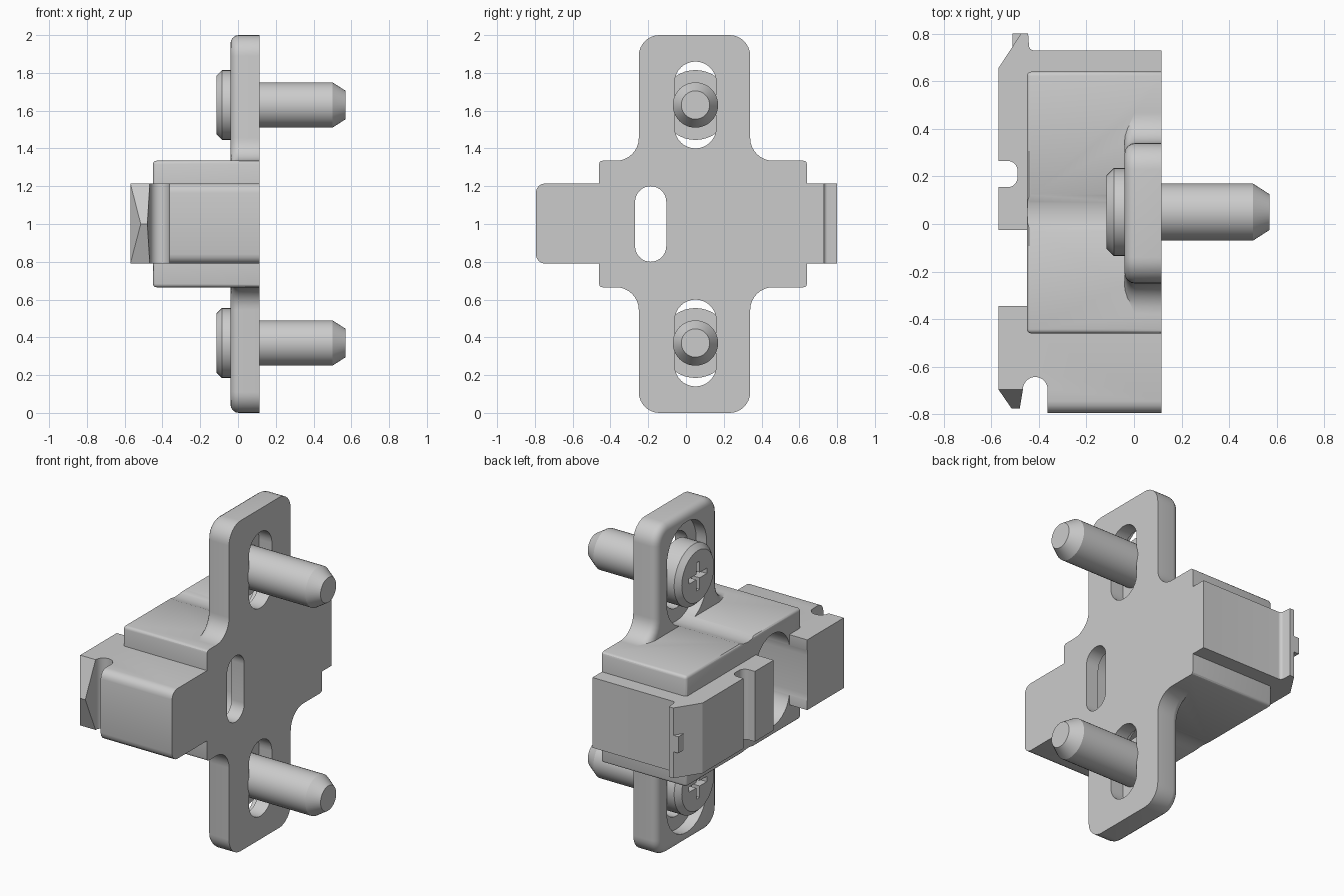
import bpy, bmesh, math
from mathutils import Vector, Matrix

if "Cube" in bpy.data.objects:
    bpy.data.objects.remove(bpy.data.objects["Cube"])

BACK = 0.115      # mounting face
MID_Z = 1.0       # symmetry height


def to_object(name, bm):
    bmesh.ops.recalc_face_normals(bm, faces=bm.faces)
    me = bpy.data.meshes.new(name)
    bm.to_mesh(me)
    bm.free()
    ob = bpy.data.objects.new(name, me)
    bpy.context.collection.objects.link(ob)
    return ob


def rounded(pts, n=8):
    """Round each corner (a, b, radius) of a polygon."""
    out = []
    for i, (a, b, r) in enumerate(pts):
        p = Vector((a, b))
        if r == 0:
            out.append(p)
            continue
        u = (Vector(pts[i - 1][:2]) - p).normalized()
        v = (Vector(pts[(i + 1) % len(pts)][:2]) - p).normalized()
        half = u.angle(v) / 2
        c = p + (u + v).normalized() * r / math.sin(half)
        s = p + u * r / math.tan(half) - c
        e = p + v * r / math.tan(half) - c
        sweep = s.angle_signed(e)
        for k in range(n + 1):
            out.append(c + Matrix.Rotation(-sweep * k / n, 2) @ s)
    return out


def extrude(name, pts, axis, lo, hi, bevel=0, pick=None, segs=4):
    """Extrude a (y, z) profile along x or an (x, y) profile along z."""
    bm = bmesh.new()
    put = (lambda p, t: (t, p[0], p[1])) if axis == 'x' else (lambda p, t: (p[0], p[1], t))
    f = bm.faces.new([bm.verts.new(put(p, lo)) for p in pts])
    res = bmesh.ops.extrude_face_region(bm, geom=[f])
    d = Vector(put((0, 0), hi - lo))
    bmesh.ops.translate(bm, vec=d, verts=[g for g in res['geom'] if isinstance(g, bmesh.types.BMVert)])
    bmesh.ops.recalc_face_normals(bm, faces=bm.faces)
    if bevel:
        edges = [e for e in bm.edges if pick(e.verts[0].co, e.verts[1].co)]
        bmesh.ops.bevel(bm, geom=edges, offset=bevel, segments=segs, profile=0.5,
                        affect='EDGES', clamp_overlap=False)
    return to_object(name, bm)


def box(name, x0, x1, y0, y1, z0, z1, **kw):
    return extrude(name, [(y0, z0), (y1, z0), (y1, z1), (y0, z1)], 'x', x0, x1, **kw)


def slot(name, y, z, w, h, x0, x1):
    """Upright round-ended slot cutter."""
    r, s = w / 2, h / 2 - w / 2
    pts = [(y + r * math.cos(math.pi * k / 16), z + s + r * math.sin(math.pi * k / 16)) for k in range(17)]
    pts += [(2 * y - a, 2 * z - b) for a, b in pts]
    return extrude(name, pts, 'x', x0, x1)


def combine(ob, other, op):
    m = ob.modifiers.new(op, 'BOOLEAN')
    m.operation, m.object, m.solver = op, other, 'EXACT'
    bpy.context.view_layer.objects.active = ob
    bpy.ops.object.modifier_apply(modifier=m.name)
    bpy.data.objects.remove(other)


def smooth(ob):
    bpy.ops.object.select_all(action='DESELECT')
    ob.select_set(True)
    bpy.context.view_layer.objects.active = ob
    bpy.ops.object.shade_smooth_by_angle(angle=math.radians(30))


# Mounting flange with filleted roots and a rounded outer rim
half = [(-.38, 1.335, 0), (-.25, 1.335, .12), (-.25, 2, .11),
        (.34, 2, .11), (.34, 1.335, .12), (.47, 1.335, 0)]
outline = half + [(y, 2 * MID_Z - z, r) for y, z, r in reversed(half)]
body = extrude('mounting_plate', rounded(outline), 'x', -.04, BACK, .045,
               lambda a, b: max(a.x, b.x) < -.039)

# Middle block
mid = box('middle_block', -.45, BACK, -.46, .64, .665, 1.335, bevel=.018,
          pick=lambda a, b: min(a.x, b.x) < 0, segs=3)

# Long central bar with its notches and rear lip
bar_pts = [(BACK, -.795, 0), (-.363, -.795, 0)]
bar_pts += [(-.415 + .052 * math.cos(t), -.695 + .052 * math.sin(t), 0)
            for t in (math.pi * k / 12 for k in range(13))]
bar_pts += [(-.57, -.695, 0), (-.57, -.345, 0), (-.44, -.345, 0), (-.44, -.025, 0),
            (-.57, -.025, 0), (-.57, .155, 0), (-.49, .155, .04), (-.49, .265, .04),
            (-.57, .265, 0), (-.57, .655, 0), (-.475, .8, 0), (-.445, .8, 0),
            (-.44, .73, .02), (BACK, .73, 0)]
bar = extrude('central_bar', rounded(bar_pts), 'z', .79, 1.215, .05,
              lambda a, b: max(a.y, b.y) < -.79 and abs(a.z - b.z) < .01)

# Pointed front hook
bm = bmesh.new()
for z in (.79, 1.215):
    for x, y in ((-.57, -.6), (-.57, -.695), (-.467, -.695), (-.467, -.6)):
        bm.verts.new((x, y, z))
for x in (-.515, -.48):
    bm.verts.new((x, -.775, MID_Z))
bmesh.ops.convex_hull(bm, input=bm.verts)
hook = to_object('front_hook', bm)

# Small tab on the rear lip
tab = box('rear_tab', -.51, -.46, .7, .8, .95, 1.05)

for part in (mid, bar, hook, tab):
    combine(body, part, 'UNION')

# Adjustment slots with wide counterbores
for y, z, w, h in ((.05, 1.63, .22, .46), (.05, .37, .22, .46), (-.187, 1, .165, .4)):
    combine(body, slot('counterbore', y, z, w + .16, h + .16, -.7, .03), 'DIFFERENCE')
    combine(body, slot('slot', y, z, w, h, -.7, .3), 'DIFFERENCE')
body.name = 'mounting_plate'
smooth(body)

# Two cross-head screws
for name, z in (('upper_screw', 1.63), ('lower_screw', .37)):
    bm = bmesh.new()
    prof = [(-.115, 0), (-.115, .155), (-.085, .185), (.03, .185),
            (.03, .12), (.5, .12), (.57, .075), (.57, 0)]
    vs = [bm.verts.new((x, .05, z + r)) for x, r in prof]
    es = [bm.edges.new(p) for p in zip(vs, vs[1:])]
    bmesh.ops.spin(bm, geom=vs + es, cent=(0, .05, z), axis=(1, 0, 0),
                   angle=math.tau, steps=40, use_duplicate=False)
    bmesh.ops.remove_doubles(bm, verts=bm.verts, dist=1e-4)
    screw = to_object(name, bm)
    for dy, dz in ((.085, .016), (.016, .085)):
        combine(screw, box('recess', -.2, -.06, .05 - dy, .05 + dy, z - dz, z + dz), 'DIFFERENCE')
    smooth(screw)
